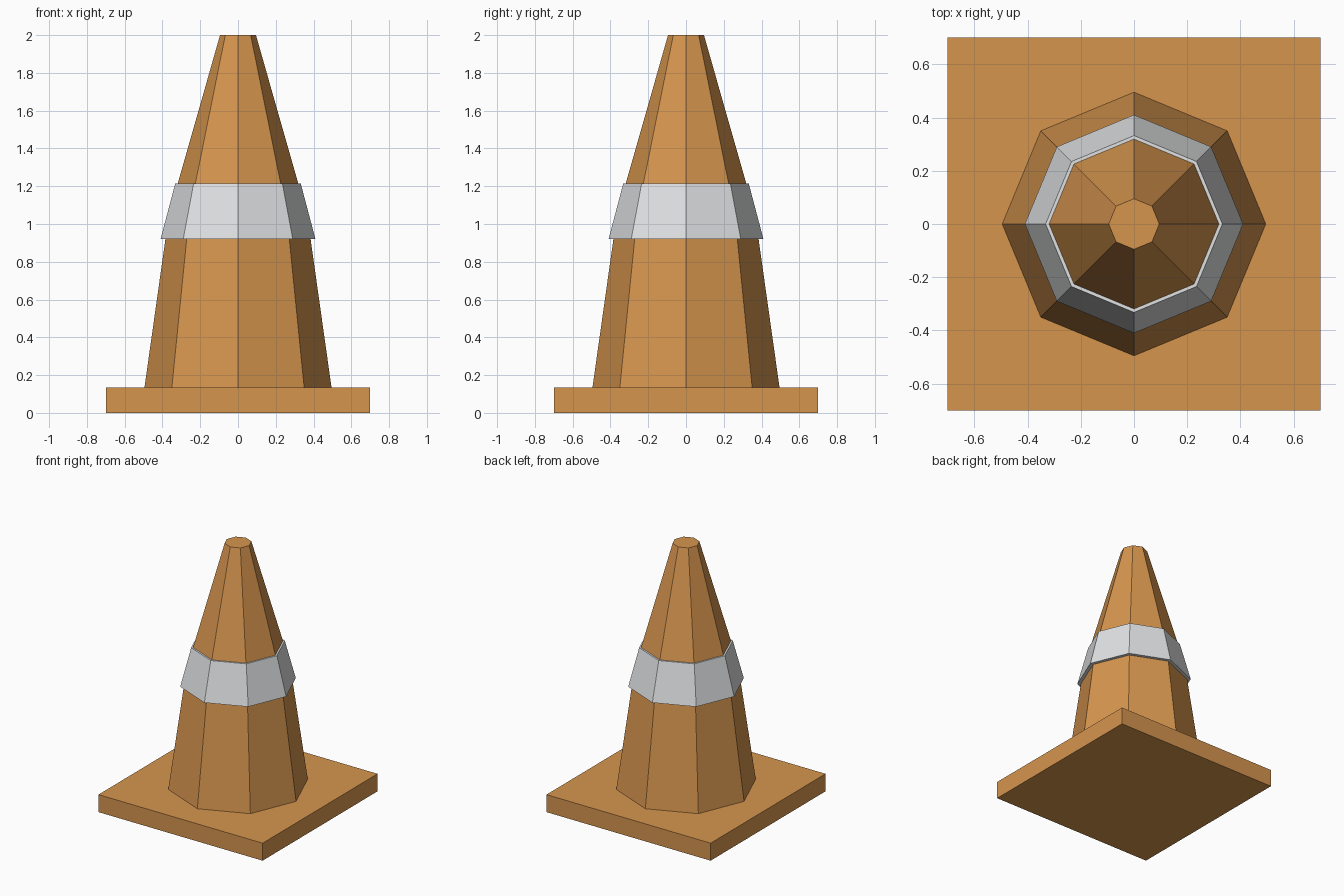
import bpy
import bmesh
from math import cos, sin, pi

cube = bpy.data.objects.get("Cube")
if cube:
    bpy.data.objects.remove(cube, do_unlink=True)

SIDES = 8


def material(name, color):
    mat = bpy.data.materials.new(name)
    mat.use_nodes = True
    mat.diffuse_color = color
    mat.node_tree.nodes["Principled BSDF"].inputs["Base Color"].default_value = color
    return mat


def add_object(name, bm, mat):
    bmesh.ops.recalc_face_normals(bm, faces=bm.faces)
    mesh = bpy.data.meshes.new(name)
    bm.to_mesh(mesh)
    bm.free()
    mesh.materials.append(mat)
    obj = bpy.data.objects.new(name, mesh)
    bpy.context.collection.objects.link(obj)
    return obj


def octagon_rings(bm, profile):
    """One ring of vertices for each (radius, height) pair."""
    return [[bm.verts.new((r * cos(2 * pi * i / SIDES), r * sin(2 * pi * i / SIDES), z))
             for i in range(SIDES)] for r, z in profile]


def bridge(bm, low, high):
    for i in range(SIDES):
        j = (i + 1) % SIDES
        bm.faces.new((low[i], low[j], high[j], high[i]))


orange = material("cone orange", (0.67, 0.30, 0.076, 1))
white = material("band white", (0.74, 0.75, 0.76, 1))

# Square base plate
bm = bmesh.new()
bmesh.ops.create_cube(bm, size=1)
bmesh.ops.scale(bm, vec=(1.4, 1.4, 0.135), verts=bm.verts)
bmesh.ops.translate(bm, vec=(0, 0, 0.0675), verts=bm.verts)
add_object("base_plate", bm, orange)

# Tapered body, steeper below the band than above it
bm = bmesh.new()
rings = octagon_rings(bm, [(0.495, 0.135), (0.366, 1.05), (0.095, 2.0)])
for low, high in zip(rings, rings[1:]):
    bridge(bm, low, high)
bm.faces.new(rings[0])
bm.faces.new(rings[-1])
add_object("cone_body", bm, orange)

# Reflective collar, a closed ring standing slightly proud of the body
bm = bmesh.new()
rings = octagon_rings(bm, [(0.37, 0.92), (0.41, 0.92), (0.332, 1.215), (0.31, 1.215)])
for low, high in zip(rings, rings[1:] + rings[:1]):
    bridge(bm, low, high)
add_object("reflective_band", bm, white)
